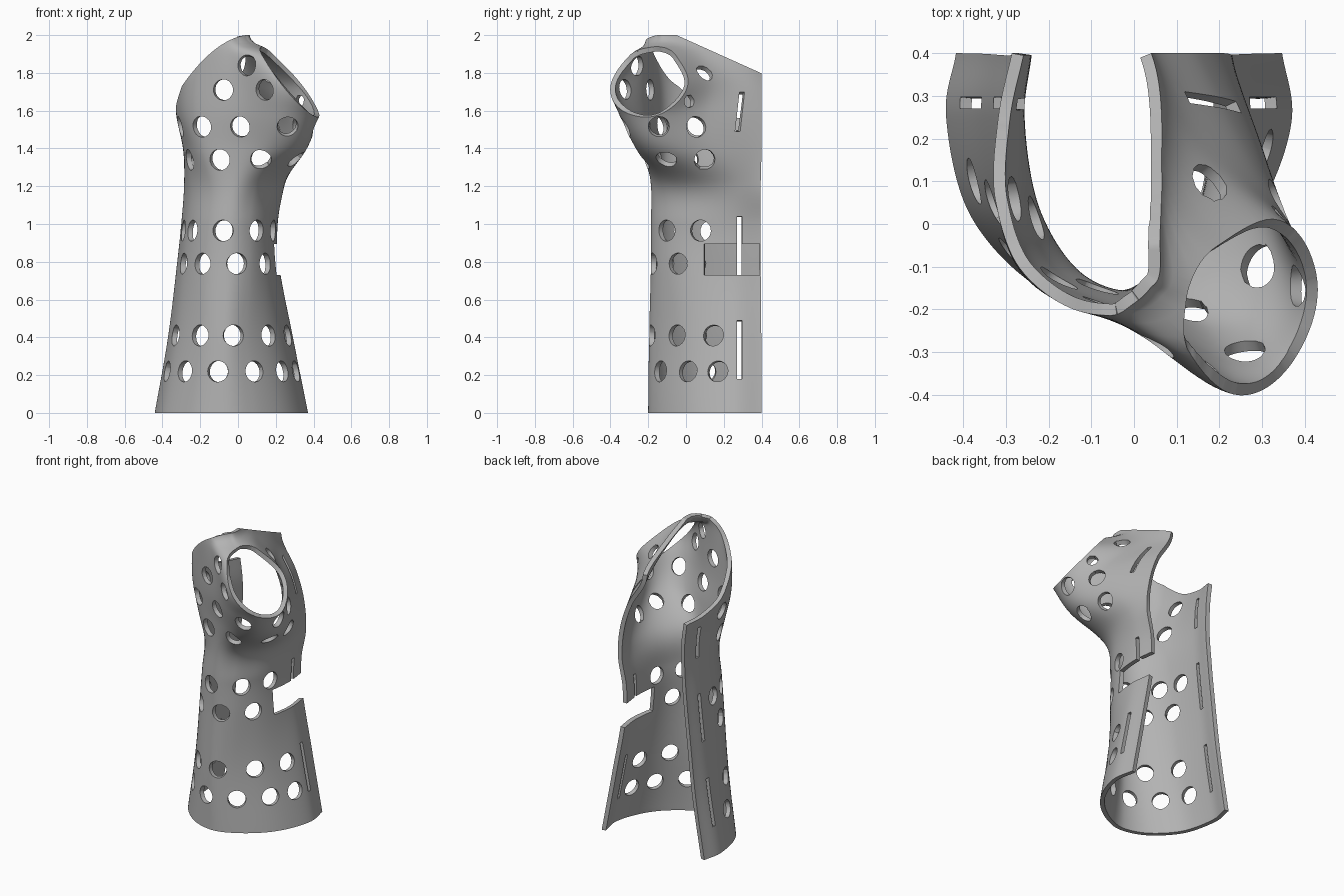
import bpy, bmesh, math
from mathutils import Vector

if "Cube" in bpy.data.objects:
    bpy.data.objects.remove(bpy.data.objects["Cube"])

# ---------- cross-sections: open U curves, 10 control points each, from back left round the front
def half_ellipse(cx, rx, ry, lean=0.0):
    pts = []
    for deg in (-19.5, 0, 30, 60, 90, 115, 138, 158, 180, 199.5):
        a = math.radians(deg)
        shift = lean * max(0, math.sin(a)) * (0 if deg < 90 else 0.5 if deg == 90 else 1)
        pts.append((cx - rx * math.cos(a) - shift, 0.25 - ry * math.sin(a)))
    return pts

TOP_LEFT = [(-.30, .4), (-.33, .25), (-.30, .03), (-.20, -.165)]
LEVELS = [
    (0.00, half_ellipse(-0.035, 0.405, 0.45, 0.06)),
    (0.40, half_ellipse(-0.040, 0.330, 0.445, 0.06)),
    (0.80, half_ellipse(-0.053, 0.268, 0.435)),
    (1.00, half_ellipse(-0.045, 0.255, 0.435)),
    (1.20, half_ellipse(-0.020, 0.265, 0.435)),
    (1.40, [(-.27, .4), (-.29, .25), (-.28, .05), (-.20, -.13), (0, -.21), (.18, -.265), (.31, -.225), (.365, -.09), (.31, .15), (.21, .4)]),
    (1.58, [(-.29, .4), (-.32, .25), (-.32, .05), (-.24, -.13), (0, -.24), (.22, -.35), (.375, -.31), (.43, -.14), (.29, .12), (.15, .4)]),
    (1.75, [(-.30, .4), (-.33, .25), (-.32, .05), (-.24, -.14), (0, -.25), (.22, -.395), (.42, -.37), (.49, -.15), (.18, .145), (.05, .4)]),
    (1.90, TOP_LEFT + [(-.04, -.23), (.10, -.29), (.20, -.26), (.23, -.13), (.085, .09), (.04, .4)]),
    (1.96, TOP_LEFT + [(-.06, -.215), (.01, -.20), (.06, -.165), (.085, -.11), (.06, .07), (.04, .4)]),
    (2.03, TOP_LEFT + [(-.07, -.20), (-.01, -.185), (.03, -.15), (.055, -.10), (.05, .07), (.04, .4)]),
]
HEIGHTS = [level[0] for level in LEVELS]

def spline(knots, pts, t):
    """Cubic curve through the points at the given knots."""
    n = len(knots)
    i = max(j for j in range(n - 1) if knots[j] <= t or j == 0)

    def tangent(j):
        a, b = max(j - 1, 0), min(j + 1, n - 1)
        return (pts[b] - pts[a]) / (knots[b] - knots[a])
    h = knots[i + 1] - knots[i]
    s = (t - knots[i]) / h
    return ((2 * s**3 - 3 * s**2 + 1) * pts[i] + (s**3 - 2 * s**2 + s) * h * tangent(i)
            + (3 * s**2 - 2 * s**3) * pts[i + 1] + (s**3 - s**2) * h * tangent(i + 1))

def curve(z, n):
    ctrl = [spline(HEIGHTS, [Vector(level[1][k]) for level in LEVELS], z) for k in range(10)]
    flat = [spline(list(range(10)), ctrl, 9 * i / n) for i in range(n + 1)]
    return [Vector((p.x, p.y, z)) for p in flat]

# ---------- sheet
NU, NZ = 130, 110
bm = bmesh.new()
grid = [[bm.verts.new(p) for p in curve(2.03 * j / NZ, NU)] for j in range(NZ + 1)]
for j in range(NZ):
    for i in range(NU):
        bm.faces.new((grid[j][i], grid[j][i + 1], grid[j + 1][i + 1], grid[j + 1][i]))
del grid

# ---------- cutting: split faces along each function's zero line, drop faces where all are positive
EPS = 1e-5

def split(f, faces):
    value = {v: f(v.co) for face in faces for v in face.verts}
    edges = list(dict.fromkeys(e for face in faces for e in face.edges))
    on_line = [v for v, d in value.items() if abs(d) < EPS]
    for e in edges:
        a, b = e.verts
        da, db = value[a], value[b]
        if abs(da) >= EPS and abs(db) >= EPS and da * db < 0:
            on_line.append(bmesh.utils.edge_split(e, a, da / (da - db))[1])
    if on_line:
        bmesh.ops.connect_verts(bm, verts=on_line)

def cut(functions, near):
    def nearby():
        return [f for f in bm.faces if near(f.calc_center_median())]
    for f in functions:
        split(f, nearby())
    gone = [f for f in nearby() if all(g(f.calc_center_median()) > 0 for g in functions)]
    bmesh.ops.delete(bm, geom=gone, context='FACES')

def everywhere(c):
    return True

# thumb opening: slanted flat cut
THUMB_NORMAL = Vector((0.77, -0.2, 0.64))
cut([lambda c: c.dot(THUMB_NORMAL) - 1.37], everywhere)

# palm opening: curved rim falling to the left and to the back
def above_rim(c):
    d = min(c.x - 0.04, 0)
    return c.z - (2.0 + 0.164 * d - 1.89 * d * d - 0.45 * max(0, c.y + 0.05))

cut([above_rim], everywhere)

# round vent holes, snapped to the surface: height -> rough (x, y)
HOLES = {
    0.22: [(.31, .165), (.23, .01), (.09, -.14), (-.11, -.19), (-.28, -.08), (-.39, .10)],
    0.41: [(.25, .15), (.155, -.045), (-.02, -.19), (-.20, -.13), (-.32, .05)],
    0.79: [(.145, -.04), (-.005, -.18), (-.185, -.12), (-.29, .05)],
    0.965: [(.20, .075), (.11, -.115), (-.08, -.18), (-.235, -.03), (-.29, .13)],
    1.34: [(.30, .10), (.33, -.11), (.12, -.23), (-.10, -.18), (-.265, 0)],
    1.515: [(.36, .065), (.41, -.145), (.265, -.33), (.02, -.23), (-.20, -.16), (-.31, .05)],
    1.65: [(.36, .03)],
    1.71: [(.15, -.33), (-.07, -.21)],
    1.80: [(.18, .10)],
    1.84: [(.06, -.27)],
}

def round_hole(centre, axis, r):
    def inside(c):
        d = c - centre
        return r - (d - axis * d.dot(axis)).length
    cut([inside], lambda c: (c - centre).length < r + 0.04)

for z, spots in HOLES.items():
    here, above = curve(z, 200), curve(z + 0.01, 200)
    for x, y in spots:
        i = min(range(1, 200), key=lambda k: (here[k].x - x)**2 + (here[k].y - y)**2)
        axis = (here[i + 1] - here[i - 1]).cross(above[i] - here[i]).normalized()
        round_hole(here[i], axis, 0.035 if z == 1.65 else 0.05 if z == 1.80 else 0.056)

# rectangular openings in the side walls
def window(x0, x1, y0, y1, z0, z1, slope=0.0):
    m = 0.04
    cut([lambda c: c.y - y0 - slope * (c.z - z0), lambda c: y1 + slope * (c.z - z0) - c.y,
         lambda c: c.z - z0, lambda c: z1 - c.z],
        lambda c: x0 < c.x < x1 and y0 - m < c.y < y1 + m and z0 - m < c.z < z1 + m)

window(0.0, 0.6, 0.095, 0.6, 0.73, 0.895)          # notch
window(-0.6, 0.6, 0.27, 0.297, 0.18, 0.49)         # strap slots
window(-0.6, 0.6, 0.27, 0.297, 0.73, 1.04)
window(-0.6, -0.15, 0.27, 0.297, 1.28, 1.49)
window(-0.05, 0.6, 0.26, 0.287, 1.49, 1.70, 0.11)

# ---------- wall thickness: inner copy joined along every border
bmesh.ops.remove_doubles(bm, verts=bm.verts[:], dist=4e-4)
bm.normal_update()
faces = bm.faces[:]
borders = [e.link_loops[0] for e in bm.edges if len(e.link_faces) == 1]
rims = [(loop.vert, loop.link_loop_next.vert) for loop in borders]
inner = {}
for v in bm.verts[:]:
    p = v.co - v.normal * 0.028
    inner[v] = bm.verts.new((p.x, min(p.y, 0.4), max(p.z, 0)))
for f in faces:
    bm.faces.new([inner[v] for v in reversed(f.verts[:])])
for a, b in rims:
    bm.faces.new((b, a, inner[a], inner[b]))
bmesh.ops.triangulate(bm, faces=[f for f in bm.faces if len(f.verts) > 4])

mesh = bpy.data.meshes.new("wrist_splint")
bm.to_mesh(mesh)
bm.free()
splint = bpy.data.objects.new("wrist_splint", mesh)
bpy.context.collection.objects.link(splint)

# ---------- colour and shading
grey = bpy.data.materials.new("plain grey")
grey.diffuse_color = (0.45, 0.45, 0.45, 1)
grey.use_nodes = True
grey.node_tree.nodes["Principled BSDF"].inputs["Base Color"].default_value = grey.diffuse_color
mesh.materials.append(grey)
bpy.context.view_layer.objects.active = splint
splint.select_set(True)
bpy.ops.object.shade_smooth_by_angle(angle=math.radians(40))
